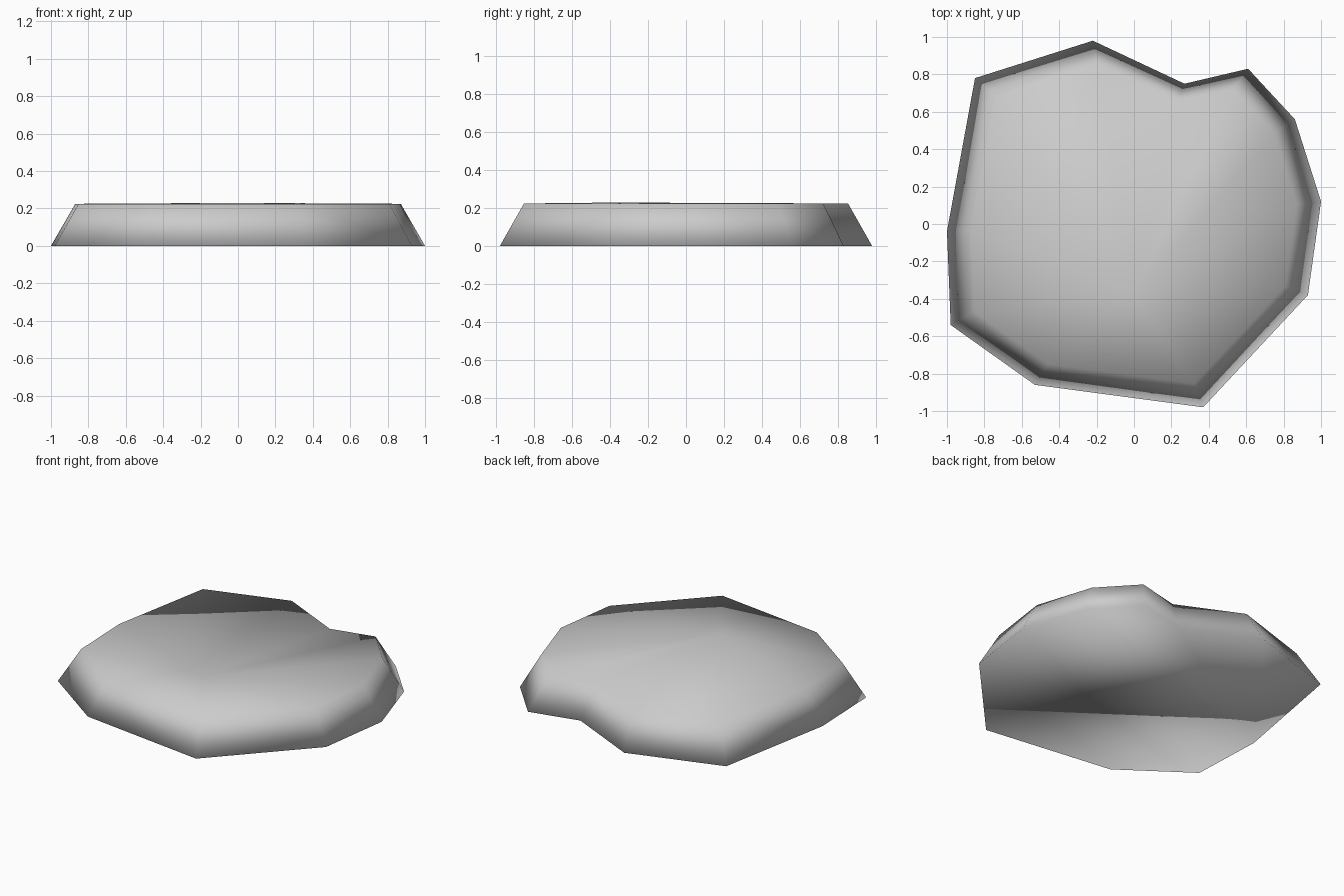
import bpy
import bmesh

cube = bpy.data.objects.get("Cube")
if cube:
    bpy.data.objects.remove(cube, do_unlink=True)

# Single stone colour
grey = bpy.data.materials.new("stone_grey")
grey.use_nodes = True
colour = (0.6, 0.6, 0.6, 1)
grey.diffuse_color = colour
bsdf = next(n for n in grey.node_tree.nodes if n.type == "BSDF_PRINCIPLED")
bsdf.inputs["Base Color"].default_value = colour

# Irregular footprint with a notch at the back
OUTLINE = [(-0.85, 0.78), (-0.22, 0.98), (0.27, 0.75), (0.61, 0.83),
           (0.86, 0.56), (1.0, 0.12), (0.93, -0.38), (0.37, -0.98),
           (-0.53, -0.86), (-0.98, -0.54), (-1.0, -0.04)]
HEIGHT = 0.225
TAPER = 0.87
CROWN = (0, -0.38, 0.23)


def ring(bm, scale, z):
    return [bm.verts.new((x * scale, y * scale, z)) for x, y in OUTLINE]


def build_slab():
    bm = bmesh.new()
    base = ring(bm, 1, 0)
    rim = ring(bm, TAPER, HEIGHT)
    crown = bm.verts.new(CROWN)
    bm.faces.new(base)
    # Sloping sides and slightly crowned top
    for i in range(len(base)):
        j = (i + 1) % len(base)
        bm.faces.new((base[i], base[j], rim[j], rim[i]))
        bm.faces.new((rim[i], rim[j], crown))
    bmesh.ops.recalc_face_normals(bm, faces=bm.faces[:])
    for face in bm.faces:
        face.smooth = True
    mesh = bpy.data.meshes.new("stone_slab")
    bm.to_mesh(mesh)
    bm.free()
    mesh.materials.append(grey)
    slab = bpy.data.objects.new("stone_slab", mesh)
    bpy.context.collection.objects.link(slab)
    return slab


build_slab()
